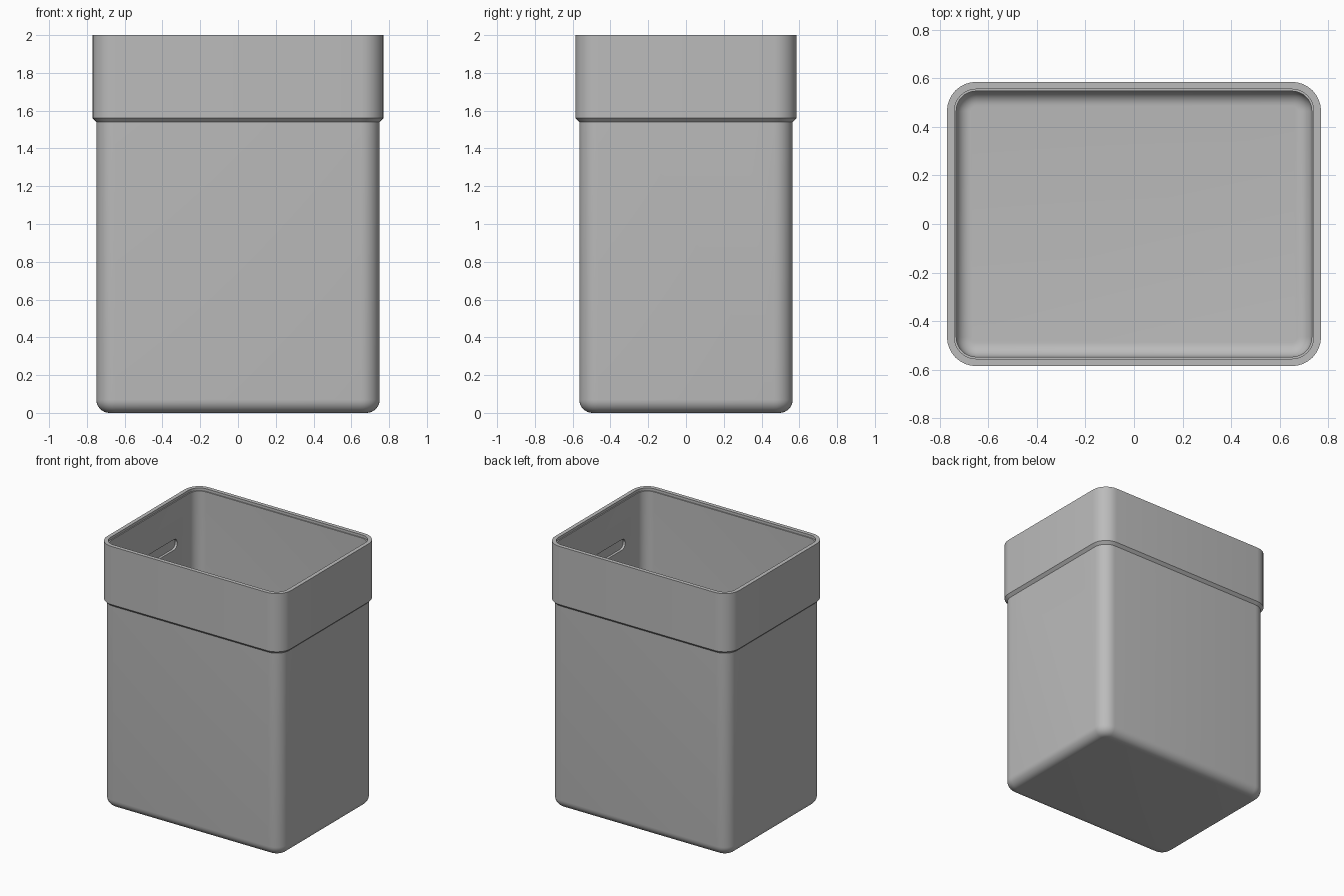
import bpy, bmesh
from math import sin, cos, pi, radians

cube = bpy.data.objects.get("Cube")
if cube:
    bpy.data.objects.remove(cube)

HALF_X, HALF_Y, CORNER = 0.77, 0.585, 0.12
STEPS = 8

grey = bpy.data.materials.new("grey_plastic")
grey.use_nodes = True
grey.diffuse_color = (0.5, 0.5, 0.5, 1)
grey.node_tree.nodes["Principled BSDF"].inputs["Base Color"].default_value = (0.5, 0.5, 0.5, 1)


def rounded_loop(bm, inset, z):
    """Rounded rectangle, inset from the outermost outline."""
    r = CORNER - inset
    cx, cy = HALF_X - CORNER, HALF_Y - CORNER
    verts = []
    for q, (sx, sy) in enumerate([(1, 1), (-1, 1), (-1, -1), (1, -1)]):
        for i in range(STEPS + 1):
            a = (q + i / STEPS) * pi / 2
            verts.append(bm.verts.new((sx * cx + r * cos(a), sy * cy + r * sin(a), z)))
    return verts


def bridge(bm, a, b):
    n = len(a)
    for i in range(n):
        bm.faces.new((a[i], a[(i + 1) % n], b[(i + 1) % n], b[i]))


def finish(bm, name):
    bmesh.ops.recalc_face_normals(bm, faces=bm.faces)
    mesh = bpy.data.meshes.new(name)
    bm.to_mesh(mesh)
    bm.free()
    obj = bpy.data.objects.new(name, mesh)
    bpy.context.collection.objects.link(obj)
    mesh.materials.append(grey)
    return obj


def shell(name, profile, closed):
    """Skin a profile of (inset, z) points around the rounded outline."""
    bm = bmesh.new()
    loops = [rounded_loop(bm, *p) for p in profile]
    for a, b in zip(loops, loops[1:]):
        bridge(bm, a, b)
    if closed:
        bridge(bm, loops[-1], loops[0])
    else:
        bm.faces.new(loops[0])
        bm.faces.new(loops[-1])
    return finish(bm, name)


def fillet(inset, z, r):
    """Quarter round from the floor up to the wall."""
    angles = [i / STEPS * pi / 2 for i in range(STEPS + 1)]
    return [(inset + r - r * sin(a), z + r - r * cos(a)) for a in angles]


# Hollow body: outside from the base up, then inside down to the floor
outside = fillet(0.02, 0, 0.07) + [(0.02, 1.98)]
inside = [(0.038, 1.98)] + fillet(0.038, 0.02, 0.06)[::-1]
body = shell("bin_body", outside + inside, False)

# Collar around the top, with a bevelled lower edge and an inner lip
rim = shell("rim_collar", [(0.02, 1.54), (0, 1.56), (0, 2), (0.03, 2),
                           (0.03, 1.98), (0.02, 1.98)], True)

# Hand slots in the short walls, hidden outside by the collar
bm = bmesh.new()
ends = []
for x in (-1, 1):
    loop = []
    for side in (1, -1):
        for i in range(STEPS + 1):
            a = (i / STEPS - 0.5) * pi
            loop.append(bm.verts.new((x, side * (0.28 + 0.04 * cos(a)), 1.66 + side * 0.04 * sin(a))))
    bm.faces.new(loop)
    ends.append(loop)
bridge(bm, *ends)
cutter = finish(bm, "slot_cutter")
cutter.hide_render = True
cutter.hide_viewport = True

cut = body.modifiers.new("hand_slots", "BOOLEAN")
cut.operation = "DIFFERENCE"
cut.solver = "EXACT"
cut.object = cutter
bpy.ops.object.select_all(action="DESELECT")
body.select_set(True)
bpy.context.view_layer.objects.active = body
bpy.ops.object.modifier_apply(modifier=cut.name)
bpy.data.objects.remove(cutter)

# Smooth shading with crisp edges
for obj in (body, rim):
    obj.select_set(True)
bpy.ops.object.shade_smooth_by_angle(angle=radians(30))
